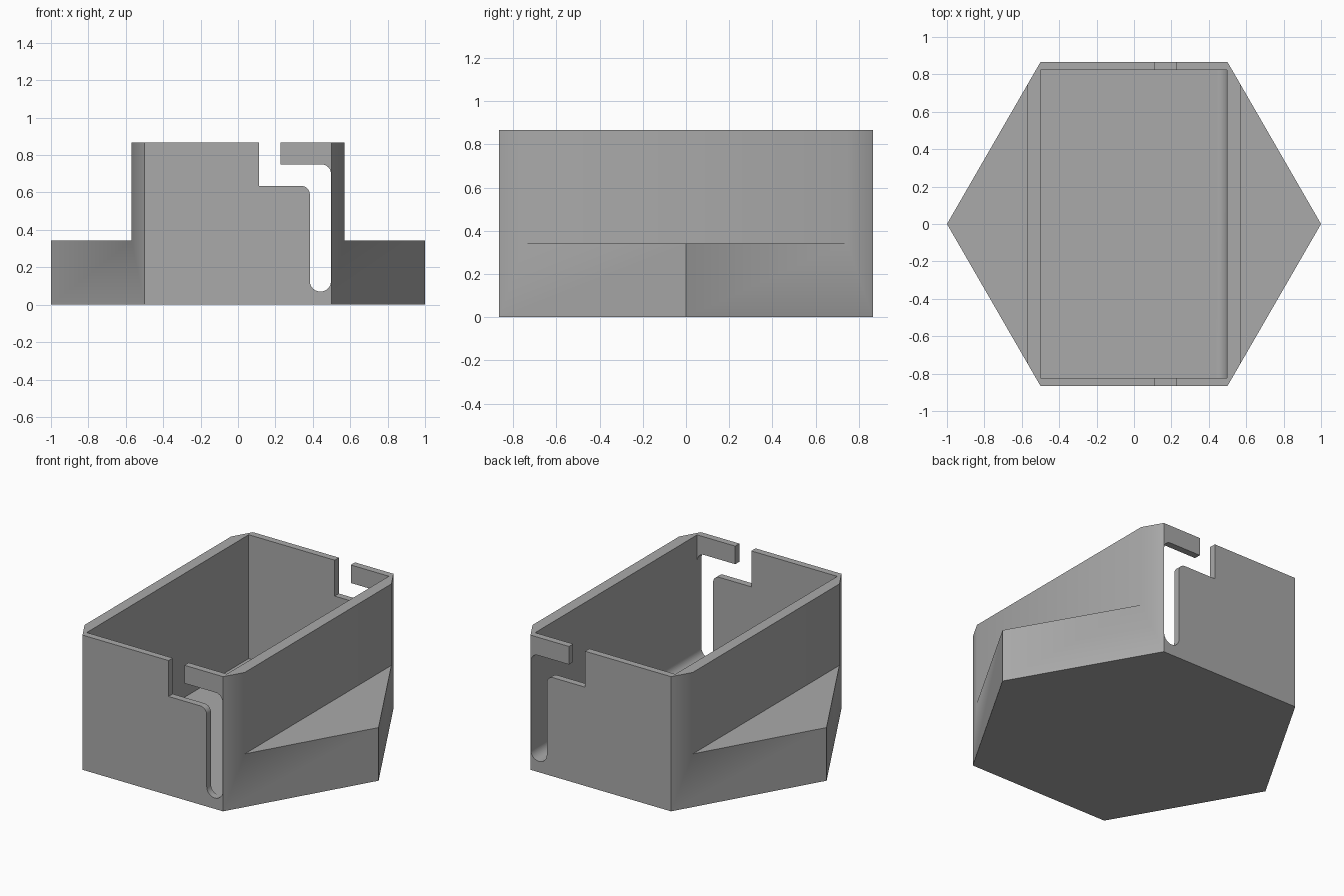
import bpy
import bmesh
from math import cos, sin, radians, sqrt

if "Cube" in bpy.data.objects:
    bpy.data.objects.remove(bpy.data.objects["Cube"], do_unlink=True)

GREY = (0.4, 0.4, 0.4, 1.0)
HEIGHT = sqrt(3) / 2
WALL = 0.043
FLOOR = 0.07
INNER = 0.497          # inside face of the long wall beside the slots
SLOT = 0.384           # other side of the upright slot
R = (INNER - SLOT) / 2

mat = bpy.data.materials.new("plain grey")
mat.use_nodes = True
mat.diffuse_color = GREY
mat.node_tree.nodes["Principled BSDF"].inputs["Base Color"].default_value = GREY


def prism(name, points, direction):
    """Solid made by extruding a 3D polygon along a direction."""
    bm = bmesh.new()
    face = bm.faces.new([bm.verts.new(p) for p in points])
    out = bmesh.ops.extrude_face_region(bm, geom=[face])["geom"]
    moved = [g for g in out if isinstance(g, bmesh.types.BMVert)]
    bmesh.ops.translate(bm, verts=moved, vec=direction)
    bmesh.ops.recalc_face_normals(bm, faces=bm.faces)
    mesh = bpy.data.meshes.new(name)
    bm.to_mesh(mesh)
    bm.free()
    mesh.materials.append(mat)
    obj = bpy.data.objects.new(name, mesh)
    bpy.context.collection.objects.link(obj)
    return obj


def along_y(name, profile, half):
    return prism(name, [(x, -half, z) for x, z in profile], (0, 2 * half, 0))


def arc(cx, cz, r, start, end, steps=10):
    angles = [radians(start + (end - start) * i / steps) for i in range(steps + 1)]
    return [(cx + r * cos(a), cz + r * sin(a)) for a in angles]


def cut(target, cutter):
    bpy.context.view_layer.objects.active = target
    mod = target.modifiers.new("cut", "BOOLEAN")
    mod.operation = "DIFFERENCE"
    mod.solver = "EXACT"
    mod.object = cutter
    bpy.ops.object.modifier_apply(modifier=mod.name)
    bpy.data.objects.remove(cutter, do_unlink=True)


# Hexagonal block
corners = [(cos(radians(60 * i)), sin(radians(60 * i)), 0) for i in range(6)]
box = prism("hexagonal_box", corners, (0, 0, HEIGHT))

# Low triangular shelves on both sides
for side in (-1, 1):
    step = [(0.57, 0.342), (1.2, 0.342), (1.2, 1.2), (0.57, 1.2)]
    cut(box, along_y("shelf_cutter", [(side * x, z) for x, z in step], 1.2))

# Open cavity, rounded along the floor on the slot side
right_round = arc(INNER - R, FLOOR + R, R, -90, 0)
cavity = [(-0.5, 1.2), (-0.5, FLOOR)] + right_round + [(INNER, 1.2)]
cut(box, along_y("cavity_cutter", cavity, HEIGHT - WALL))

# Stepped slot through both end walls
slot = [(0.112, 1.2), (0.112, 0.635)]
slot += arc(SLOT - 0.045, 0.59, 0.045, 90, 0)
slot += arc(INNER - R, FLOOR + R, R, 180, 270) + right_round[1:]
slot += arc(INNER - 0.05, 0.70, 0.05, 0, 90)
slot += [(0.226, 0.75), (0.226, 1.2)]
cut(box, along_y("slot_cutter", slot, 1.2))

# Smooth rounds with crisp edges
bpy.ops.object.select_all(action="DESELECT")
box.select_set(True)
bpy.context.view_layer.objects.active = box
bpy.ops.object.shade_smooth_by_angle(angle=radians(30))
weighted = box.modifiers.new("even shading", "WEIGHTED_NORMAL")
weighted.keep_sharp = True
